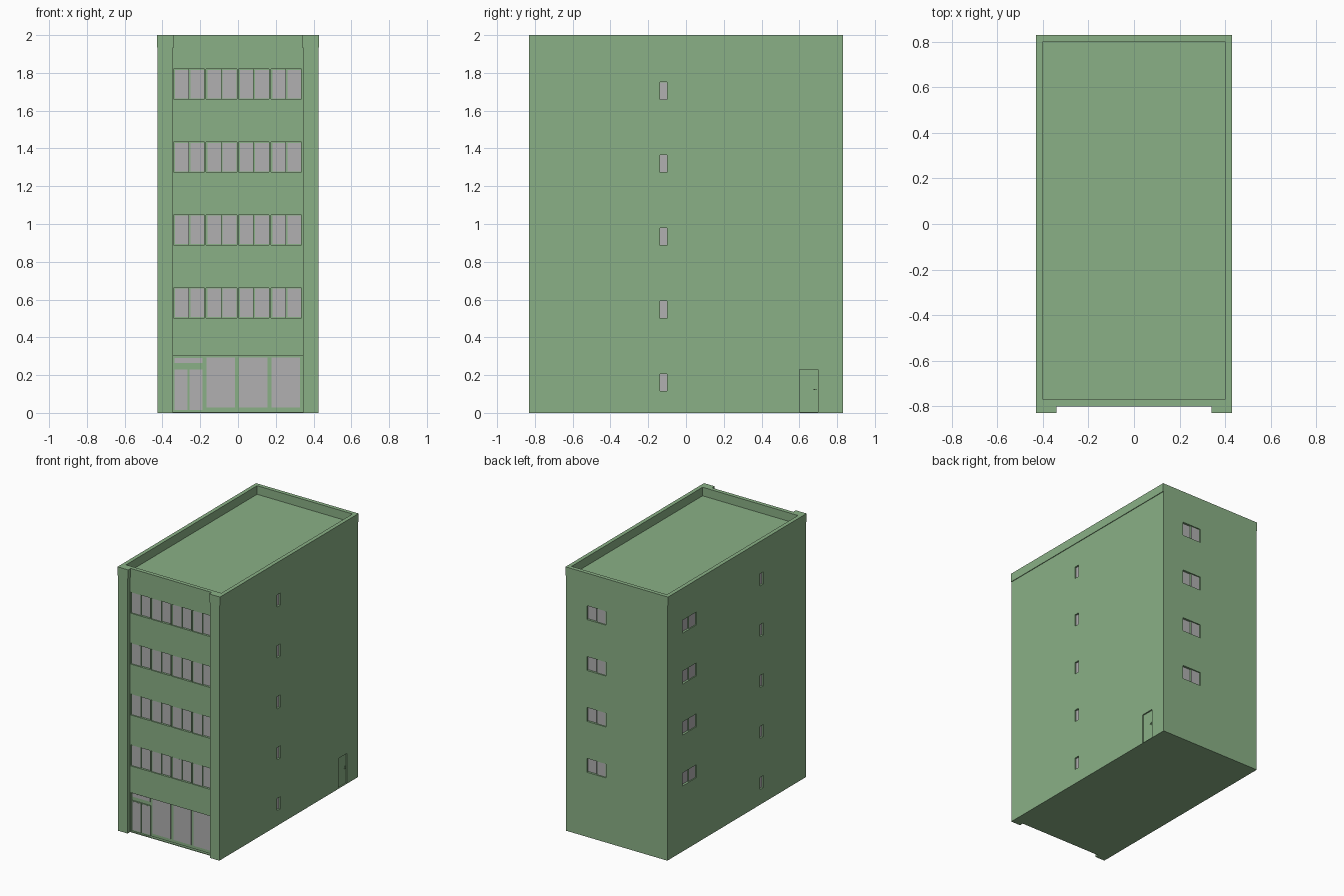
import bpy
import bmesh

cube = bpy.data.objects.get("Cube")
if cube:
    bpy.data.objects.remove(cube, do_unlink=True)


def material(name, color):
    mat = bpy.data.materials.new(name)
    mat.use_nodes = True
    mat.diffuse_color = color
    bsdf = next(n for n in mat.node_tree.nodes if n.type == 'BSDF_PRINCIPLED')
    bsdf.inputs["Base Color"].default_value = color
    return mat


green = material("wall green", (0.254, 0.434, 0.238, 1))
grey = material("glass grey", (0.44, 0.434, 0.44, 1))

HALF_X, HALF_Y, FRONT = 0.425, 0.83, 0.80
BAND_Z, TOP = 1.935, 2.0
FLOOR = 0.386


def finish(name, bm, mat):
    bmesh.ops.recalc_face_normals(bm, faces=bm.faces)
    mesh = bpy.data.meshes.new(name)
    bm.to_mesh(mesh)
    bm.free()
    mesh.materials.append(mat)
    obj = bpy.data.objects.new(name, mesh)
    bpy.context.collection.objects.link(obj)
    return obj


def boxes(name, items, mat):
    """One object from a list of (low corner, high corner) boxes."""
    bm = bmesh.new()
    for lo, hi in items:
        verts = bmesh.ops.create_cube(bm, size=1)["verts"]
        for v in verts:
            v.co = [(a + b) / 2 + c * (b - a) for a, b, c in zip(lo, hi, v.co)]
    return finish(name, bm, mat)


def prism(name, half_x, inner_x, z0, z1):
    """Footprint with two piers standing forward of the front wall."""
    half = [(half_x, HALF_Y), (half_x, -HALF_Y), (inner_x, -HALF_Y), (inner_x, -FRONT)]
    outline = half + [(-x, y) for x, y in reversed(half)]
    bm = bmesh.new()
    face = bm.faces.new([bm.verts.new((x, y, z0)) for x, y in outline])
    up = bmesh.ops.extrude_face_region(bm, geom=[face])["geom"]
    bmesh.ops.translate(bm, vec=(0, 0, z1 - z0),
                        verts=[g for g in up if isinstance(g, bmesh.types.BMVert)])
    return finish(name, bm, green)


def cut(obj, items):
    cutter = boxes("cutter", items, green)
    cutter.hide_render = True
    mod = obj.modifiers.new("openings", 'BOOLEAN')
    mod.operation, mod.solver, mod.object = 'DIFFERENCE', 'EXACT', cutter
    bpy.context.view_layer.objects.active = obj
    bpy.ops.object.modifier_apply(modifier=mod.name)
    bpy.data.objects.remove(cutter, do_unlink=True)


def on_wall(side, u0, u1, z0, z1, d0, d1):
    """Box on a wall: u along it, d measured inward from its surface."""
    place = {
        "front": lambda u, d: (u, -FRONT + d),
        "back": lambda u, d: (u, HALF_Y - d),
        "plus": lambda u, d: (HALF_X - d, u),
        "minus": lambda u, d: (-HALF_X + d, u),
    }[side]
    p, q = place(u0, d0), place(u1, d1)
    lo = (min(p[0], q[0]), min(p[1], q[1]), z0)
    hi = (max(p[0], q[0]), max(p[1], q[1]), z1)
    return lo, hi


DEPTH = 0.016
openings, frames, glass = [], [], []


def opening(side, u0, u1, z0, z1, depth=DEPTH):
    openings.append(on_wall(side, u0, u1, z0, z1, -0.02, depth))


def pane(side, u0, u1, z0, z1, d=0.012):
    glass.append(on_wall(side, u0, u1, z0, z1, d, d + 0.006))


def sliding_window(side, u0, u1, z0, z1):
    """Two panes, the first in a sash set slightly forward."""
    opening(side, u0, u1, z0, z1)
    mid = (u0 + u1) / 2
    frames.append(on_wall(side, u0, mid, z0, z1, 0.008, DEPTH + 0.002))
    pane(side, u0 + 0.008, mid - 0.003, z0 + 0.004, z1 - 0.004, 0.007)
    pane(side, mid + 0.007, u1 - 0.002, z0 + 0.004, z1 - 0.004)


# Windows of the upper floors
for floor in range(4):
    base = floor * FLOOR
    for i in range(4):
        left = -0.341 + i * 0.1715
        sliding_window("front", left, left + 0.163, base + 0.503, base + 0.662)
    sliding_window("back", 0.09, 0.25, base + 0.49, base + 0.595)
    sliding_window("minus", 0.48, 0.65, base + 0.497, base + 0.595)

# Narrow stair windows on both sides
for floor in range(5):
    z = 0.115 + floor * FLOOR
    for side, u in (("plus", -0.138), ("minus", -0.32)):
        opening(side, u, u + 0.038, z, z + 0.092)
        pane(side, u + 0.001, u + 0.037, z + 0.001, z + 0.091)

# Shop front with double door, transom and three display panes
opening("front", -0.343, 0.343, 0.006, 0.3, 0.02)
for u in (-0.336, -0.256):
    frames.append(on_wall("front", u - 0.004, u + 0.072, 0.006, 0.236, 0.014, 0.022))
    pane("front", u, u + 0.068, 0.015, 0.23, 0.013)
pane("front", -0.336, -0.188, 0.264, 0.29, 0.017)
for u in (-0.167, 0.006, 0.177):
    pane("front", u, u + 0.15, 0.028, 0.294, 0.017)

# Side door with handle
opening("plus", 0.6, 0.7, 0.004, 0.23, 0.01)
handle = [on_wall("plus", 0.686, 0.692, 0.112, 0.136, 0.006, 0.012),
          on_wall("plus", 0.676, 0.692, 0.122, 0.127, 0.002, 0.007)]

# Building body and parapet ring
body = prism("building_body", HALF_X, 0.345, 0, BAND_Z)
cut(body, openings)
parapet = prism("parapet", HALF_X + 0.005, 0.34, BAND_Z, TOP)
cut(parapet, [((-0.4, -0.77, BAND_Z - 0.1), (0.4, 0.8, TOP + 0.1))])

boxes("window_frames", frames, green)
boxes("window_glass", glass, grey)
boxes("door_handle", handle, green)
